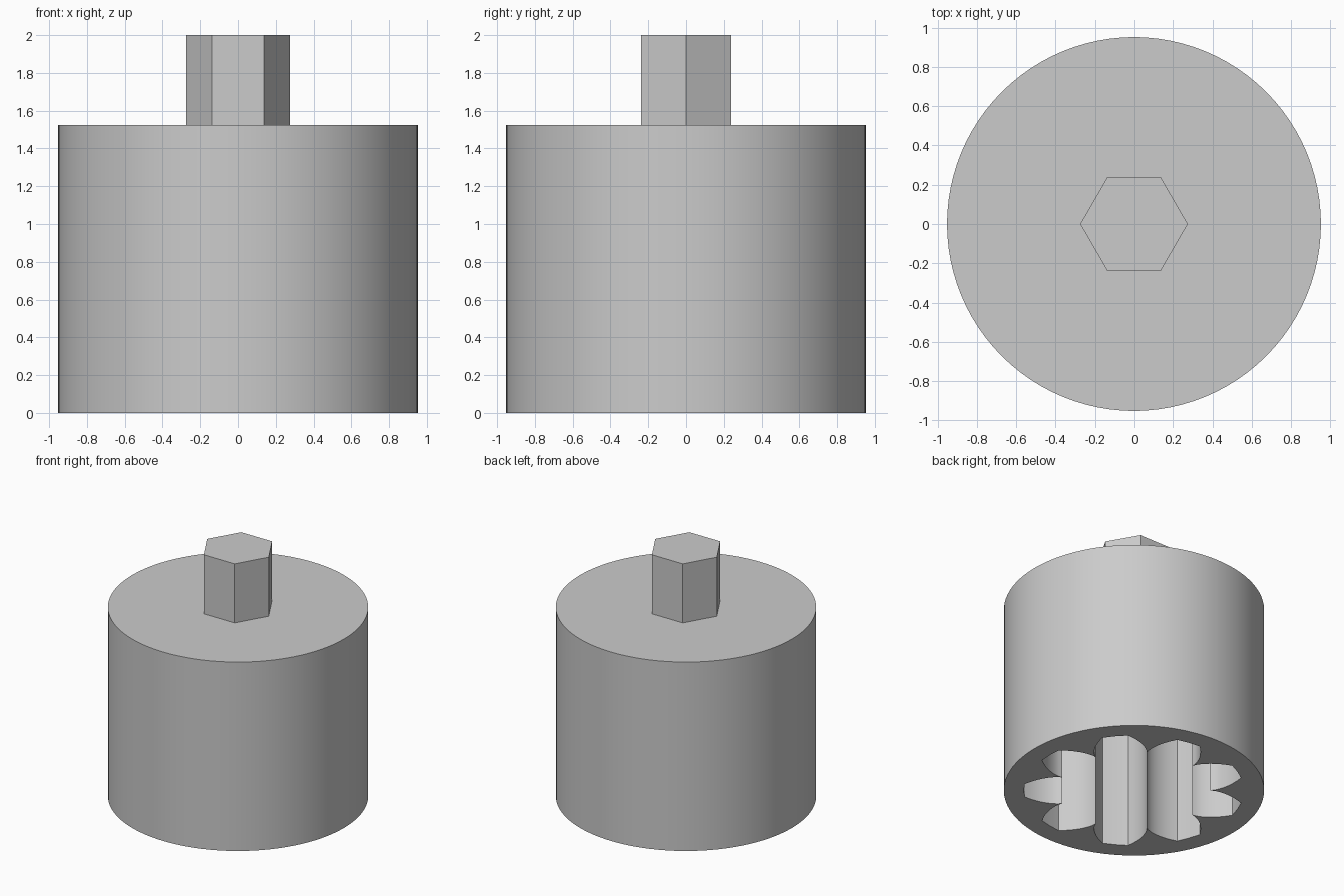
import bpy
import bmesh
from math import acos, cos, sin, tan, pi, radians

if "Cube" in bpy.data.objects:
    bpy.data.objects.remove(bpy.data.objects["Cube"], do_unlink=True)

BODY_RADIUS, BODY_TOP, TOTAL = 0.952, 1.524, 2.0
TEETH, ROOT, TIP, POCKET_DEPTH = 9, 0.56, 0.805, 1.19
FLANK_STEPS, TIP_STEPS = 8, 2

grey = bpy.data.materials.new("plain grey")
grey.use_nodes = True
grey.diffuse_color = (0.6, 0.6, 0.6, 1)
grey.node_tree.nodes["Principled BSDF"].inputs["Base Color"].default_value = grey.diffuse_color


def circle(radius, sides):
    return [(radius * cos(2 * pi * i / sides), radius * sin(2 * pi * i / sides))
            for i in range(sides)]


def gear_outline():
    """Involute teeth meeting at sharp roots, with one tooth along +x."""
    def half_width(r):
        a = acos(ROOT / r)
        return pi / TEETH - (tan(a) - a)

    radii = [ROOT + (TIP - ROOT) * i / FLANK_STEPS for i in range(FLANK_STEPS + 1)]
    tooth = [(r, -half_width(r)) for r in radii]
    land = half_width(TIP)
    tooth += [(TIP, land * (2 * i / TIP_STEPS - 1)) for i in range(1, TIP_STEPS)]
    tooth += [(r, half_width(r)) for r in reversed(radii[1:])]
    return [(r * cos(a + 2 * pi * k / TEETH), r * sin(a + 2 * pi * k / TEETH))
            for k in range(TEETH) for r, a in tooth]


def add_loop(bm, points, z):
    verts = [bm.verts.new((x, y, z)) for x, y in points]
    edges = [bm.edges.new((v, verts[i - 1])) for i, v in enumerate(verts)]
    return verts, edges


def add_wall(bm, low, high):
    for i in range(len(low)):
        bm.faces.new((low[i - 1], low[i], high[i], high[i - 1]))


def finish(bm, name):
    bmesh.ops.recalc_face_normals(bm, faces=bm.faces[:])
    mesh = bpy.data.meshes.new(name)
    bm.to_mesh(mesh)
    bm.free()
    mesh.materials.append(grey)
    obj = bpy.data.objects.new(name, mesh)
    bpy.context.collection.objects.link(obj)
    bpy.ops.object.select_all(action="DESELECT")
    obj.select_set(True)
    bpy.context.view_layer.objects.active = obj
    bpy.ops.object.shade_smooth_by_angle(angle=radians(20))


# Round body with a toothed pocket open at the bottom
bm = bmesh.new()
outer, gear = circle(BODY_RADIUS, 96), gear_outline()
rim_low, rim_edges = add_loop(bm, outer, 0)
pocket_low, pocket_edges = add_loop(bm, gear, 0)
bmesh.ops.triangle_fill(bm, edges=rim_edges + pocket_edges, use_beauty=True, normal=(0, 0, -1))
rim_high, _ = add_loop(bm, outer, BODY_TOP)
pocket_high, _ = add_loop(bm, gear, POCKET_DEPTH)
add_wall(bm, rim_low, rim_high)
add_wall(bm, pocket_low, pocket_high)
bm.faces.new(rim_high)
bm.faces.new(pocket_high)
finish(bm, "socket_body")

# Hexagonal drive shank on top
bm = bmesh.new()
hexagon = circle(0.275, 6)
low, _ = add_loop(bm, hexagon, BODY_TOP - 0.02)
high, _ = add_loop(bm, hexagon, TOTAL)
add_wall(bm, low, high)
bm.faces.new(low)
bm.faces.new(high)
finish(bm, "hex_shank")
